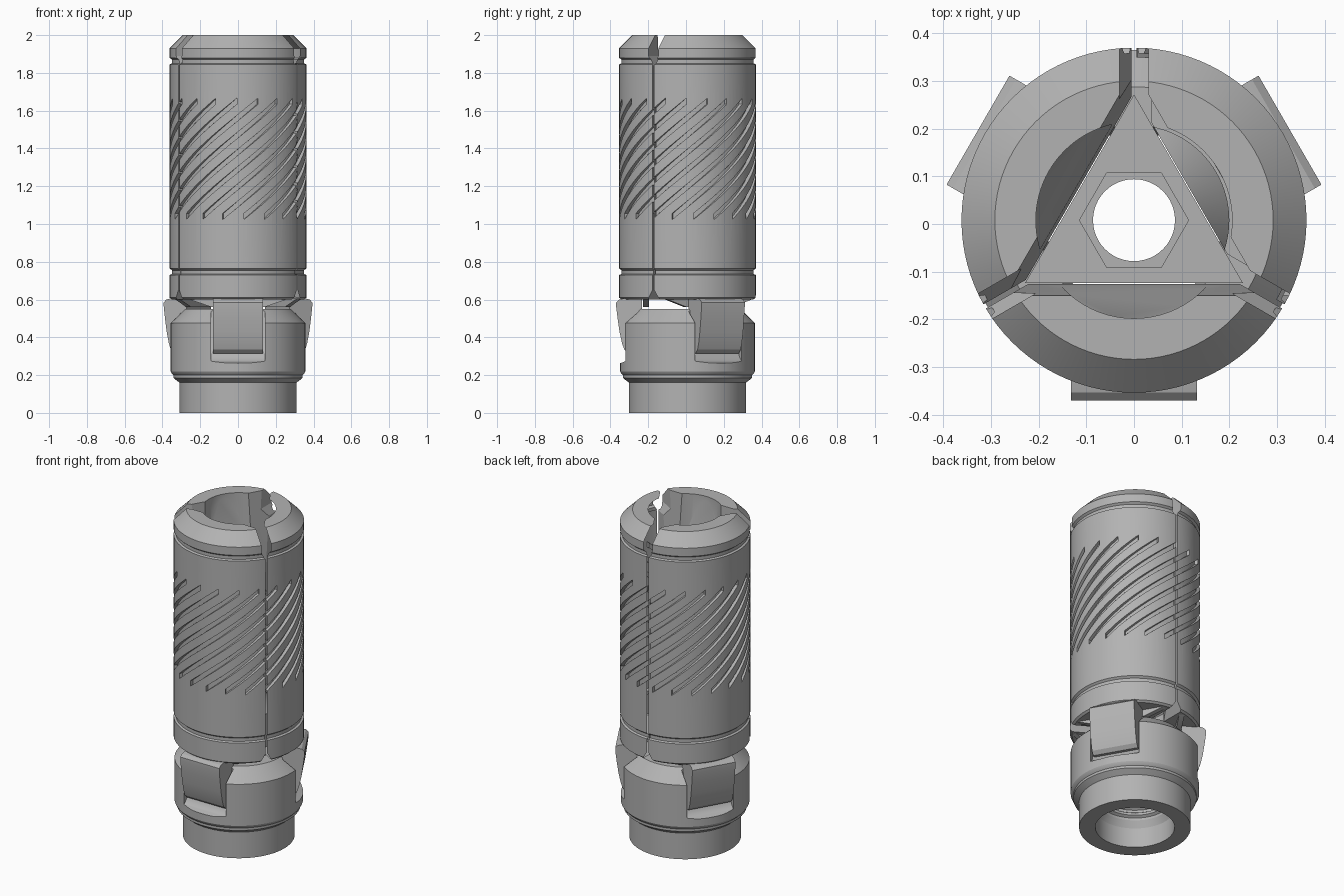
import bpy, bmesh, math
from mathutils import Vector

cube = bpy.data.objects.get("Cube")
if cube:
    bpy.data.objects.remove(cube, do_unlink=True)

OFFSET = 0.008                  # axis of the assembly along y
TABS = (270, 30, 150)           # middle of each shell segment
GAPS = (90, 210, 330)           # split between segments

steel = bpy.data.materials.new("plain_grey")
steel.use_nodes = True
steel.diffuse_color = (0.45, 0.45, 0.45, 1)
steel.node_tree.nodes["Principled BSDF"].inputs["Base Color"].default_value = (0.45, 0.45, 0.45, 1)


def polar(r, deg, z, u=0.0):
    """Point at radius r, sideways shift u, height z."""
    a = math.radians(deg)
    return Vector((r * math.cos(a) - u * math.sin(a),
                   r * math.sin(a) + u * math.cos(a) + OFFSET, z))


def skin(name, solids, closed=False):
    """Join lists of matching cross-sections into solids."""
    bm = bmesh.new()
    for rings in solids:
        loops = [[bm.verts.new(p) for p in ring] for ring in rings]
        pairs = list(zip(loops, loops[1:]))
        if closed:
            pairs.append((loops[-1], loops[0]))
        else:
            bm.faces.new(loops[0])
            bm.faces.new(loops[-1])
        for a, b in pairs:
            for i in range(len(a)):
                j = (i + 1) % len(a)
                bm.faces.new((a[i], a[j], b[j], b[i]))
    bmesh.ops.recalc_face_normals(bm, faces=bm.faces)
    mesh = bpy.data.meshes.new(name)
    bm.to_mesh(mesh)
    bm.free()
    mesh.materials.append(steel)
    obj = bpy.data.objects.new(name, mesh)
    bpy.context.collection.objects.link(obj)
    return obj


def lathe(name, profile, steps=96):
    rings = [[polar(r, 360 * i / steps, z) for r, z in profile] for i in range(steps)]
    return skin(name, [rings], closed=True)


def stack(name, levels, sides, phase=90):
    """Prism or frustum from (radius, height) levels."""
    return skin(name, [[[polar(r, phase + 360 * i / sides, z) for i in range(sides)]
                        for r, z in levels]])


def radial_plates(name, outline, near, far, angles):
    """Outline in (sideways, height), extruded outwards."""
    return skin(name, [[[polar(r, a, z, u) for u, z in outline] for r in (near, far)]
                       for a in angles])


def side_plates(name, outline, half, angles):
    """Outline in (radius, height), extruded sideways."""
    return skin(name, [[[polar(r, a, z, u) for r, z in outline] for u in (-half, half)]
                       for a in angles])


def boolean(obj, cutter, operation="DIFFERENCE"):
    mod = obj.modifiers.new("cut", "BOOLEAN")
    mod.operation, mod.solver, mod.object = operation, "EXACT", cutter
    bpy.context.view_layer.objects.active = obj
    bpy.ops.object.modifier_apply(modifier=mod.name)
    bpy.data.objects.remove(cutter, do_unlink=True)


# Expansion shell with two turned grooves and a chamfered top
shell = lathe("expansion_shell", [
    (0.2, 0.6), (0.35, 0.6), (0.362, 0.61), (0.362, 0.73), (0.35, 0.735), (0.35, 0.755),
    (0.362, 0.765), (0.362, 1.845), (0.35, 1.85), (0.35, 1.87), (0.362, 1.88),
    (0.362, 1.93), (0.292, 2.0), (0.12, 2.0), (0.12, 0.9), (0.2, 0.8)])

# Triangular wedge cavity, then the sloped round mouth
boolean(shell, stack("cavity_cutter", [(0.268, 0.5), (0.268, 1.4), (0.316, 2.0), (0.324, 2.1)], 3))
mouth = stack("mouth_cutter", [(0.266, 1.5), (0.42, 2.0), (0.45, 2.1)], 3)
boolean(mouth, stack("mouth_limit", [(0.206, 1.45), (0.206, 2.2)], 96), "INTERSECT")
boolean(shell, mouth)

# Helical grip grooves
grooves = []
for k in range(20):
    rings = []
    for i in range(29):
        t = i / 28
        a, z = 275 + 18 * k + 120 * t, 1.04 + 0.61 * t
        rings.append([polar(r, a, z + dz) for r, dz in
                      ((0.342, -0.016), (0.38, -0.016), (0.38, 0.016), (0.342, 0.016))])
    grooves.append(rings)
boolean(shell, skin("groove_cutter", grooves))

# Splits, wide at the top and notched at the bottom
half = [(0.055, 0.57), (0.005, 0.65), (0.005, 1.84), (0.03, 1.89), (0.03, 2.1)]
slit = half + [(-u, z) for u, z in reversed(half)]
boolean(shell, radial_plates("slit_cutter", slit, 0.1, 0.5, GAPS))

# Tapered roots and hooked tabs that hang from the shell
roots = radial_plates("tab_roots", [(-0.27, 0.605), (0.27, 0.605), (0.14, 0.56), (-0.14, 0.56)],
                      0.205, 0.235, TABS)
tabs = side_plates("hooked_tabs", [
    (0.24, 0.62), (0.34, 0.605), (0.362, 0.6), (0.378, 0.585), (0.378, 0.565), (0.37, 0.5),
    (0.36, 0.43), (0.347, 0.37), (0.335, 0.335), (0.315, 0.315), (0.27, 0.315), (0.24, 0.4)],
    0.132, TABS)

# Lower collar with a threaded bore
thread = []
for i in range(6):
    z = 0.45 - 0.05 * i
    thread += [(0.185, z), (0.185, z - 0.015), (0.2, z - 0.025), (0.2, z - 0.04)]
collar = lathe("lower_collar", [
    (0.22, 0), (0.31, 0), (0.31, 0.16), (0.342, 0.185), (0.342, 0.2), (0.352, 0.21),
    (0.357, 0.22), (0.357, 0.475), (0.28, 0.55), (0.2, 0.55)] + thread + [(0.22, 0.12)])
boolean(collar, side_plates("pocket_cutter", [
    (0.5, 0.26), (0.35, 0.265), (0.325, 0.275), (0.305, 0.295), (0.29, 0.33),
    (0.27, 0.4), (0.25, 0.6), (0.5, 0.6)], 0.142, TABS))

# Wedge nut inside the shell, with hexagonal recess and bolt hole
nut = stack("wedge_nut", [(0.264, 1.1), (0.264, 1.4)], 3)
boolean(nut, stack("hex_cutter", [(0.1145, 1.3), (0.1145, 1.5)], 6, 0))
boolean(nut, stack("hole_cutter", [(0.086, 1.0), (0.086, 1.6)], 48))

# Smooth round surfaces, keep machined edges sharp
for obj in (shell, roots, tabs, collar, nut):
    bpy.ops.object.select_all(action="DESELECT")
    obj.select_set(True)
    bpy.context.view_layer.objects.active = obj
    bpy.ops.object.shade_smooth_by_angle(angle=math.radians(25))
